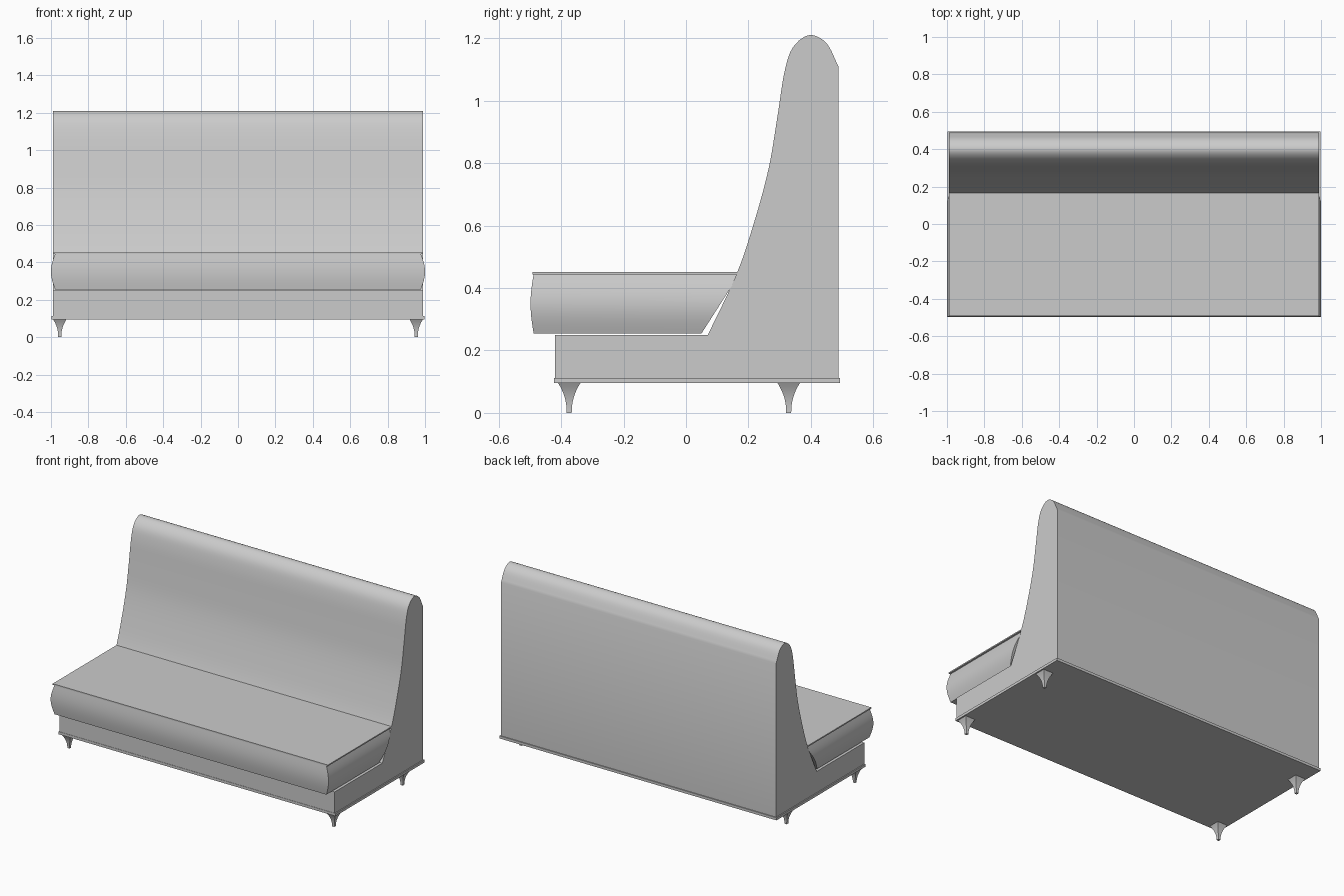
import bpy, bmesh, math
from mathutils import Vector

cube = bpy.data.objects.get("Cube")
if cube:
    bpy.data.objects.remove(cube, do_unlink=True)

grey = bpy.data.materials.new("light grey")
COLOUR = (0.6, 0.6, 0.6, 1)
grey.use_nodes = True
grey.diffuse_color = COLOUR
grey.node_tree.nodes["Principled BSDF"].inputs["Base Color"].default_value = COLOUR


def loft(name, rings):
    """Skin a stack of closed rings and cap both ends."""
    bm = bmesh.new()
    rows = [[bm.verts.new(p) for p in ring] for ring in rings]
    n = len(rows[0])
    for a, b in zip(rows, rows[1:]):
        for i in range(n):
            j = (i + 1) % n
            bm.faces.new((a[i], a[j], b[j], b[i]))
    bm.faces.new(rows[0][::-1])
    bm.faces.new(rows[-1])
    bmesh.ops.recalc_face_normals(bm, faces=bm.faces)
    mesh = bpy.data.meshes.new(name)
    bm.to_mesh(mesh)
    bm.free()
    mesh.materials.append(grey)
    obj = bpy.data.objects.new(name, mesh)
    bpy.context.collection.objects.link(obj)
    bpy.ops.object.select_all(action='DESELECT')
    obj.select_set(True)
    bpy.context.view_layer.objects.active = obj
    bpy.ops.object.shade_smooth_by_angle(angle=math.radians(30))
    return obj


def rect(x0, x1, y0, y1, z):
    return [(x0, y0, z), (x1, y0, z), (x1, y1, z), (x0, y1, z)]


def smooth(points, steps=5):
    """Catmull-Rom curve through the points."""
    p = [Vector(q) for q in points]
    p = [2 * p[0] - p[1]] + p + [2 * p[-1] - p[-2]]
    out = []
    for a, b, c, d in zip(p, p[1:], p[2:], p[3:]):
        for k in range(steps):
            t = k / steps
            out.append(0.5 * (2 * b + (c - a) * t + (2 * a - 5 * b + 4 * c - d) * t ** 2
                              + (3 * b - a - 3 * c + d) * t ** 3))
    return out + [p[-2]]


# Body: one side profile with the curved backrest, extruded across the width
back_curve = smooth([(0.07, 0.25), (0.16, 0.44), (0.215, 0.6), (0.264, 0.78),
                     (0.293, 0.95), (0.315, 1.09), (0.342, 1.17), (0.395, 1.21),
                     (0.45, 1.184), (0.488, 1.11)])
profile = [(-0.42, 0.11), (-0.42, 0.25)] + [tuple(p) for p in back_curve] + [(0.488, 0.11)]
loft("bench_body", [[(x, y, z) for y, z in profile] for x in (-0.99, 0.99)])

# Base plate
loft("base_plate", [rect(-0.997, 0.997, -0.422, 0.494, z) for z in (0.095, 0.112)])

# Seat cushion: bulging sides, rear slanted along the backrest
Z0, Z1, STEPS = 0.255, 0.445, 14
rings = []
for k in range(STEPS + 1):
    t = k / STEPS
    z = Z0 + (Z1 - Z0) * t
    w = 0.978 + 0.022 * math.sin(math.pi * t)
    rings.append(rect(-w, w, 0.49 - 0.978 - 0.01 * math.sin(math.pi * t),
                      0.05 + 0.64 * (z - Z0), z))
loft("seat_cushion", rings)

# Thin seat top panel
loft("seat_top", [rect(-0.99, 0.99, -0.491, 0.175, z) for z in (0.444, 0.452)])

# Four square legs with concave flared sides
for sx, side in ((-1, "right"), (1, "left")):
    for y, end in ((-0.374, "front"), (0.329, "back")):
        rings = []
        for k in range(9):
            t = k / 8
            h = 0.008 + 0.028 * t ** 2.2
            x = sx * 0.953
            rings.append(rect(x - h, x + h, y - h, y + h, 0.096 * t))
        loft(f"{end}_{side}_leg", rings)
